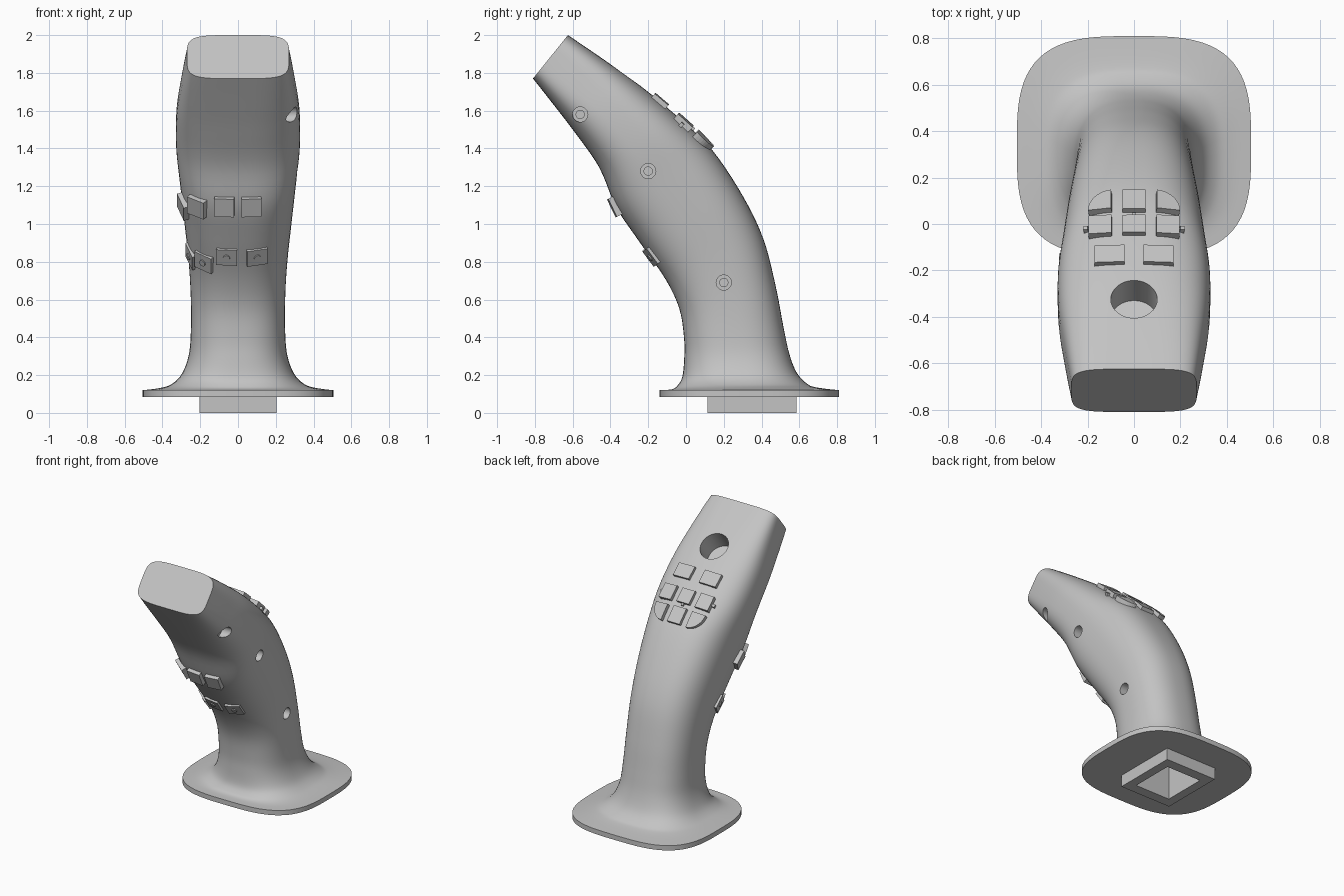
import bpy, bmesh, math
from mathutils import Vector, Matrix
from mathutils.bvhtree import BVHTree

cube = bpy.data.objects.get("Cube")
if cube:
    bpy.data.objects.remove(cube, do_unlink=True)

grey = bpy.data.materials.new("light_grey")
grey.use_nodes = True
tone = (0.55, 0.55, 0.55, 1)
grey.diffuse_color = tone
grey.node_tree.nodes["Principled BSDF"].inputs["Base Color"].default_value = tone


def finish(bm, name):
    bmesh.ops.recalc_face_normals(bm, faces=bm.faces)
    mesh = bpy.data.meshes.new(name)
    bm.to_mesh(mesh)
    bm.free()
    obj = bpy.data.objects.new(name, mesh)
    bpy.context.collection.objects.link(obj)
    mesh.materials.append(grey)
    return obj


def activate(obj):
    bpy.ops.object.select_all(action='DESELECT')
    obj.select_set(True)
    bpy.context.view_layer.objects.active = obj


def box(name, low, high):
    bm = bmesh.new()
    bmesh.ops.create_cube(bm, size=1)
    low, high = Vector(low), Vector(high)
    for v in bm.verts:
        v.co = (low + high) / 2 + v.co * (high - low)
    return finish(bm, name)


def rod(name, centre, axis, radius, length):
    bm = bmesh.new()
    turn = Vector(axis).to_track_quat('Z', 'Y').to_matrix().to_4x4()
    bmesh.ops.create_cone(bm, cap_ends=True, segments=32, radius1=radius, radius2=radius,
                          depth=length, matrix=Matrix.Translation(centre) @ turn)
    return finish(bm, name)


def cut(obj, cutter):
    cutter.hide_render = True
    mod = obj.modifiers.new("cut", 'BOOLEAN')
    mod.operation = 'DIFFERENCE'
    mod.solver = 'EXACT'
    mod.object = cutter
    activate(obj)
    bpy.ops.object.modifier_apply(modifier=mod.name)
    bpy.data.objects.remove(cutter, do_unlink=True)


# Grip sections, bottom up: front y, front z, back y, back z, half width, squareness
SECTIONS = [
    (-.14, .12, .81, .12, .505, 3.2),
    (-.075, .125, .69, .135, .42, 3),
    (-.045, .145, .64, .155, .355, 2.8),
    (-.02, .19, .585, .215, .3, 2.6),
    (-.01, .28, .545, .32, .262, 2.5),
    (-.01, .39, .515, .46, .25, 2.5),
    (-.035, .55, .475, .67, .25, 2.5),
    (-.11, .71, .41, .92, .262, 2.5),
    (-.25, .91, .3, 1.15, .285, 2.6),
    (-.37, 1.09, .14, 1.39, .308, 2.7),
    (-.46, 1.3, -.03, 1.555, .328, 2.8),
    (-.585, 1.48, -.22, 1.715, .325, 3),
    (-.7, 1.63, -.42, 1.86, .3, 3.6),
    (-.81, 1.77, -.625, 2, .27, 4.5),
]
STEPS, SIDES = 5, 72


def blend(a, b, c, d, t):
    return b + (c - a + (2*a - 5*b + 4*c - d + (3*(b - c) + d - a) * t) * t) * t / 2


def smooth_sections():
    last = len(SECTIONS) - 1
    yield (-.14, .085, .81, .085, .505, 3.2)
    for i in range(last):
        four = [SECTIONS[min(max(i + k, 0), last)] for k in (-1, 0, 1, 2)]
        for s in range(STEPS):
            yield tuple(blend(*vals, s / STEPS) for vals in zip(*four))
    yield SECTIONS[last]


# Grip lofted together with its flange
bm = bmesh.new()
rings = []
for fy, fz, by, bz, half, power in smooth_sections():
    front, back = Vector((0, fy, fz)), Vector((0, by, bz))
    ring = []
    for k in range(SIDES):
        a = 2 * math.pi * k / SIDES
        c, s = (math.copysign(abs(f(a)) ** (2 / power), f(a)) for f in (math.cos, math.sin))
        ring.append(bm.verts.new((front + back) / 2 + (back - front) / 2 * s + Vector((half * c, 0, 0))))
    rings.append(ring)
for lower, upper in zip(rings, rings[1:]):
    for k in range(SIDES):
        j = (k + 1) % SIDES
        bm.faces.new((lower[k], lower[j], upper[j], upper[k]))
bm.faces.new(rings[0])
bm.faces.new(rings[-1])
bmesh.ops.recalc_face_normals(bm, faces=bm.faces)
surface = BVHTree.FromBMesh(bm)
grip = finish(bm, "grip")

# Thumb window, screw holes and mounting socket
cut(grip, rod("window_cutter", (0, -.325, 1.79), (0, .577, .817), .1, .3))
for y, z in ((-.56, 1.58), (-.2, 1.28), (.2, .69)):
    skin = surface.ray_cast(Vector((2, y, z)), Vector((-1, 0, 0)))[0].x
    cut(grip, rod("head_cutter", (skin, y, z), (1, 0, 0), .04, .12))
    cut(grip, rod("screw_cutter", (skin - .1, y, z), (1, 0, 0), .022, .2))
cut(grip, box("socket_cutter", (-.14, .19, -.1), (.14, .51, .28)))
activate(grip)
bpy.ops.object.shade_smooth_by_angle(angle=math.radians(35))

# Square mounting collar under the flange
collar = box("mounting_collar", (-.205, .115, 0), (.205, .585, .09))
cut(collar, box("collar_cutter", (-.14, .19, -.1), (.14, .51, .2)))


def button(name, point, direction, width, height, rise, round_side=0, sink=.03):
    """Flat button standing on the grip skin, optionally with one round corner."""
    d = Vector(direction).normalized()
    hit, n = surface.ray_cast(Vector(point) - d * 2, d)[:2]
    if d.z < 0:
        n = Vector((n.x / 2, n.y, n.z)).normalized()
    u = (Vector((1, 0, 0)) - n * n.x).normalized()
    v = n.cross(u)
    w, h = width / 2, height / 2
    outline = [(-w, -h), (w, -h)]
    if round_side:
        outline += [(-w + width * math.cos(a), -h + height * math.sin(a))
                    for a in (math.pi / 2 * i / 10 for i in range(1, 10))]
    else:
        outline.append((w, h))
    outline.append((-w, h))
    flip = -1 if round_side < 0 else 1
    bm = bmesh.new()
    face = bm.faces.new([bm.verts.new(hit + u * x * flip + v * y - n * sink) for x, y in outline])
    top = bmesh.ops.extrude_face_region(bm, geom=[face])["geom"]
    bmesh.ops.translate(bm, vec=n * (rise + sink),
                        verts=[g for g in top if isinstance(g, bmesh.types.BMVert)])
    return finish(bm, name), hit, n


# Thumb buttons on the back
DOWN = (0, 0, -1)
button("thumb_button_low", (0, .092, 1), DOWN, .1, .115, .022)
button("thumb_button_centre", (0, -.012, 1), DOWN, .1, .1, .022)
button("thumb_pin_centre", (0, .033, 1), DOWN, .016, .016, .015)
for side, word in ((-1, "right"), (1, "left")):
    button("thumb_button_low_" + word, (side * .145, .085, 1), DOWN, .1, .115, .026, side)
    button("thumb_button_middle_" + word, (side * .145, -.018, 1), DOWN, .1, .105, .026)
    button("thumb_button_high_" + word, (side * .105, -.14, 1), DOWN, .13, .095, .02)
    button("thumb_pin_" + word, (side * .205, -.03, 1), DOWN, .02, .02, .02)

# Finger buttons and switch plates on the front, wrapping round one side
BACKWARD, INWARD = (0, 1, 0), (1, .6, 0)
for i, x in enumerate((.07, -.072, -.212)):
    button("finger_button_%d" % (i + 1), (x, 0, 1.095), BACKWARD, .105, .105, .025)
button("finger_button_4", (-.29, -.2, 1.095), INWARD, .105, .105, .025)

plates = [((.1, 0, .828), BACKWARD), ((-.06, 0, .828), BACKWARD),
          ((-.18, 0, .8), BACKWARD), ((-.25, -.02, .83), INWARD)]
for i, (point, direction) in enumerate(plates):
    plate, hit, n = button("switch_plate_%d" % (i + 1), point, direction, .11, .1, .012)
    rod("switch_stud_%d" % (i + 1), hit + n * .01, n, .018, .016)
